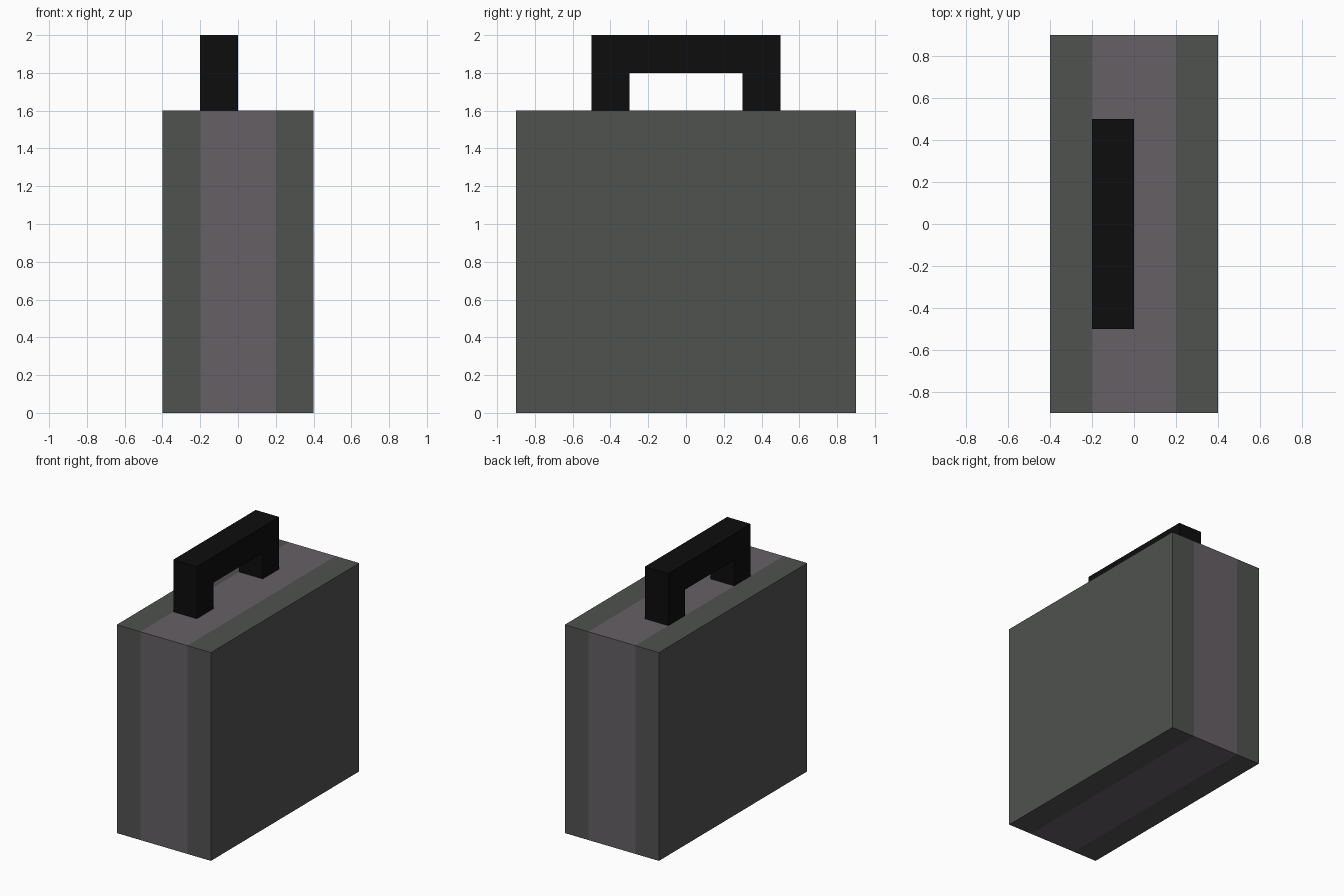
import bpy
import bmesh

if "Cube" in bpy.data.objects:
    bpy.data.objects.remove(bpy.data.objects["Cube"])


def material(name, rgb):
    mat = bpy.data.materials.new(name)
    mat.diffuse_color = (*rgb, 1)
    mat.use_nodes = True
    mat.node_tree.nodes["Principled BSDF"].inputs["Base Color"].default_value = mat.diffuse_color
    return mat


def extrude_profile(name, profile, x0, x1, mat):
    """Extrude a closed (y, z) profile from x0 to x1."""
    bm = bmesh.new()
    face = bm.faces.new([bm.verts.new((x0, y, z)) for y, z in profile])
    new = bmesh.ops.extrude_face_region(bm, geom=[face])["geom"]
    moved = [v for v in new if isinstance(v, bmesh.types.BMVert)]
    bmesh.ops.translate(bm, verts=moved, vec=(x1 - x0, 0, 0))
    bmesh.ops.recalc_face_normals(bm, faces=bm.faces)
    mesh = bpy.data.meshes.new(name)
    bm.to_mesh(mesh)
    bm.free()
    mesh.materials.append(mat)
    obj = bpy.data.objects.new(name, mesh)
    bpy.context.collection.objects.link(obj)
    return obj


shell_grey = material("shell_grey", (0.080, 0.084, 0.080))
band_grey = material("band_grey", (0.130, 0.117, 0.130))
black = material("handle_black", (0.004, 0.004, 0.004))

# Case body: two outer shells around a lighter middle band
panel = [(-0.9, 0), (0.9, 0), (0.9, 1.6), (-0.9, 1.6)]
extrude_profile("left_shell", panel, -0.4, -0.2, shell_grey)
extrude_profile("middle_band", panel, -0.2, 0.2, band_grey)
extrude_profile("right_shell", panel, 0.2, 0.4, shell_grey)

# Carrying handle: square arch, set off centre on the band
half_arch = [(0.3, 1.8), (0.3, 1.6), (0.5, 1.6), (0.5, 2.0)]
arch = half_arch + [(-y, z) for y, z in reversed(half_arch)]
extrude_profile("handle", arch, -0.2, 0.0, black)
